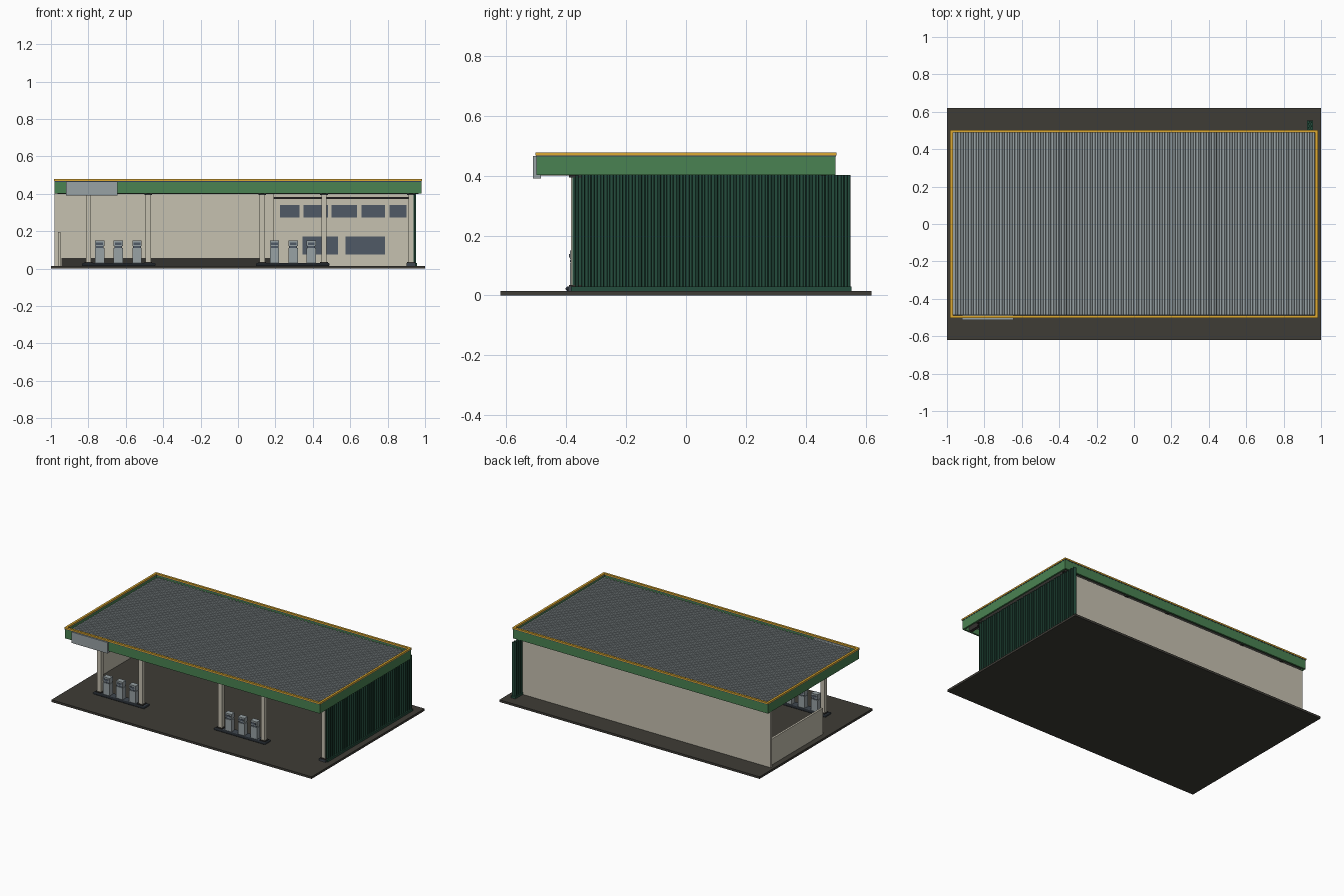
import bpy, bmesh

if "Cube" in bpy.data.objects:
    bpy.data.objects.remove(bpy.data.objects["Cube"])


def lin(c):
    c /= 255
    return c / 12.92 if c <= 0.04045 else ((c + 0.055) / 1.055) ** 2.4


def mat(name, r, g, b):
    m = bpy.data.materials.new(name)
    m.diffuse_color = (lin(r), lin(g), lin(b), 1)
    m.use_nodes = True
    m.node_tree.nodes["Principled BSDF"].inputs["Base Color"].default_value = m.diffuse_color
    return m


ASPHALT = mat("asphalt", 62, 60, 54)
BEIGE = mat("beige", 198, 193, 176)
GREEN = mat("fascia green", 74, 130, 82)
DEEP = mat("deep green", 36, 76, 60)
YELLOW = mat("yellow", 222, 170, 50)
NAVY = mat("navy", 48, 66, 92)
METAL = mat("grey metal", 152, 162, 165)
CURB = mat("curb", 62, 70, 78)
GLASS = mat("slate glass", 80, 90, 102)
DARK = mat("dark trim", 52, 50, 47)


def mesh_object(name, bm, material):
    bmesh.ops.recalc_face_normals(bm, faces=bm.faces)
    me = bpy.data.meshes.new(name)
    bm.to_mesh(me)
    bm.free()
    me.materials.append(material)
    ob = bpy.data.objects.new(name, me)
    bpy.context.collection.objects.link(ob)
    return ob


def boxes(name, material, *specs):
    """One object made of boxes given as (x0, x1, y0, y1, z0, z1)."""
    bm = bmesh.new()
    for x0, x1, y0, y1, z0, z1 in specs:
        geo = bmesh.ops.create_cube(bm, size=1)
        for v in geo["verts"]:
            v.co = ((x0 + x1) / 2 + v.co.x * (x1 - x0),
                    (y0 + y1) / 2 + v.co.y * (y1 - y0),
                    (z0 + z1) / 2 + v.co.z * (z1 - z0))
    return mesh_object(name, bm, material)


def ribbed_sheet(name, material, start, end, ribs, depth, thick, place):
    """Closed trapezoid-ribbed sheet; place(u, height, side) gives the point."""
    bm = bmesh.new()
    step = (end - start) / ribs
    prof = []
    for i in range(ribs):
        u = start + i * step
        prof += [(u, 0), (u + step * 0.45, 0),
                 (u + step * 0.55, depth), (u + step * 0.9, depth)]
    prof.append((end, 0))
    rows = [[bm.verts.new(place(u, h - t, s)) for s in (0, 1)]
            for t in (0, thick) for u, h in prof]
    n = len(prof)
    top, bot = rows[:n], rows[n:]
    for i in range(n - 1):
        for a in (top, bot):
            bm.faces.new((a[i][0], a[i + 1][0], a[i + 1][1], a[i][1]))
        for s in (0, 1):
            bm.faces.new((top[i][s], top[i + 1][s], bot[i + 1][s], bot[i][s]))
    for i in (0, n - 1):
        bm.faces.new((top[i][0], top[i][1], bot[i][1], bot[i][0]))
    return mesh_object(name, bm, material)


def ring(name, material, x, y, t, z0, z1):
    """Rectangular frame of four rails."""
    boxes(name, material,
          (-x, x, -y, -y + t, z0, z1), (-x, x, y - t, y, z0, z1),
          (-x, -x + t, -y + t, y - t, z0, z1), (x - t, x, -y + t, y - t, z0, z1))


# Ground slab
boxes("forecourt_slab", ASPHALT, (-1, 1, -0.62, 0.62, 0, 0.015))

# Roof: ribbed sheet, fascia and coloured bands
ribbed_sheet("roof_sheet", METAL, -0.968, 0.968, 70, 0.008, 0.006,
             lambda u, h, s: (u, -0.487 + s * 0.975, 0.447 + h))
ring("fascia", GREEN, 0.98, 0.50, 0.012, 0.402, 0.464)
ring("fascia_blue_line", NAVY, 0.981, 0.501, 0.013, 0.464, 0.468)
ring("fascia_yellow_band", YELLOW, 0.983, 0.503, 0.015, 0.468, 0.478)
columns = (-0.80, -0.48, 0.13, 0.46, 0.925)
boxes("roof_beams", DARK,
      *[(x - 0.01, x + 0.01, -0.486, 0.486, 0.40, 0.44) for x in columns],
      *[(-0.966, 0.966, y - 0.01, y + 0.01, 0.40, 0.44) for y in (-0.37, 0.46)])
boxes("sign_board", METAL, (-0.92, -0.645, -0.512, -0.485, 0.39, 0.466))

# Walls
boxes("back_wall", BEIGE, (-0.98, 0.93, 0.455, 0.47, 0.015, 0.402))
boxes("back_wall_skirting", DARK, (-0.945, 0.19, 0.449, 0.455, 0.015, 0.058))
boxes("low_side_wall", BEIGE, (-0.962, -0.948, -0.13, 0.455, 0.015, 0.195))
ribbed_sheet("ribbed_side_wall", DEEP, -0.38, 0.55, 44, 0.009, 0.014,
             lambda u, h, s: (0.943 + h, u, 0.03 + s * 0.372))
boxes("side_wall_base", DEEP, (0.925, 0.958, -0.385, 0.553, 0.015, 0.03))

# Shop block with windows and door
F = 0.20
boxes("shop", BEIGE, (0.19, 0.928, F, 0.455, 0.015, 0.40))
boxes("shop_top_trim", DARK, (0.19, 0.928, F - 0.012, F, 0.373, 0.382))
upper = ((0.225, 0.33), (0.35, 0.48), (0.50, 0.635), (0.66, 0.785), (0.81, 0.90))
lower = ((0.345, 0.535), (0.575, 0.785))
boxes("shop_windows", GLASS,
      *[(a, b, F - 0.005, F, 0.273, 0.34) for a, b in upper],
      *[(a, b, F - 0.005, F, 0.075, 0.173) for a, b in lower])
boxes("shop_door", BEIGE, (0.24, 0.312, F - 0.007, F, 0.015, 0.175))

# Columns with base and cap plates
Y = -0.37
boxes("columns", BEIGE,
      *[(x - 0.014, x + 0.014, Y - 0.014, Y + 0.014, 0.015, 0.40) for x in columns])
boxes("column_plates", DARK,
      *[(x - 0.021, x + 0.021, Y - 0.021, Y + 0.021, z, z + 0.006)
        for x in columns for z in (0.029, 0.394)])
boxes("end_column_footing", CURB, (0.90, 0.95, Y - 0.025, Y + 0.025, 0.015, 0.029))

# Pump islands, three pumps each
for side, x0, pumps in (("left", -0.835, (-0.74, -0.64, -0.54)),
                        ("right", 0.095, (0.195, 0.295, 0.392))):
    island = boxes(side + "_island", CURB,
                   (x0, x0 + 0.395, Y - 0.032, Y + 0.032, 0.015, 0.029))
    bev = island.modifiers.new("bevel", "BEVEL")
    bev.width = 0.004
    bev.segments = 1
    body, screens = [], []
    for x in pumps:
        body += [(x - 0.025, x + 0.025, Y - 0.018, Y + 0.018, 0.029, 0.11),
                 (x - 0.021, x + 0.021, Y - 0.014, Y + 0.014, 0.11, 0.121),
                 (x - 0.025, x + 0.025, Y - 0.018, Y + 0.018, 0.121, 0.15)]
        for s in (-1, 1):
            ys = sorted((Y + s * 0.017, Y + s * 0.021))
            screens.append((x - 0.018, x + 0.018, *ys, 0.127, 0.139))
            ys = sorted((Y + s * 0.013, Y + s * 0.017))
            screens.append((x - 0.021, x + 0.021, *ys, 0.111, 0.12))
    boxes(side + "_pumps", METAL, *body)
    boxes(side + "_pump_screens", GLASS, *screens)
